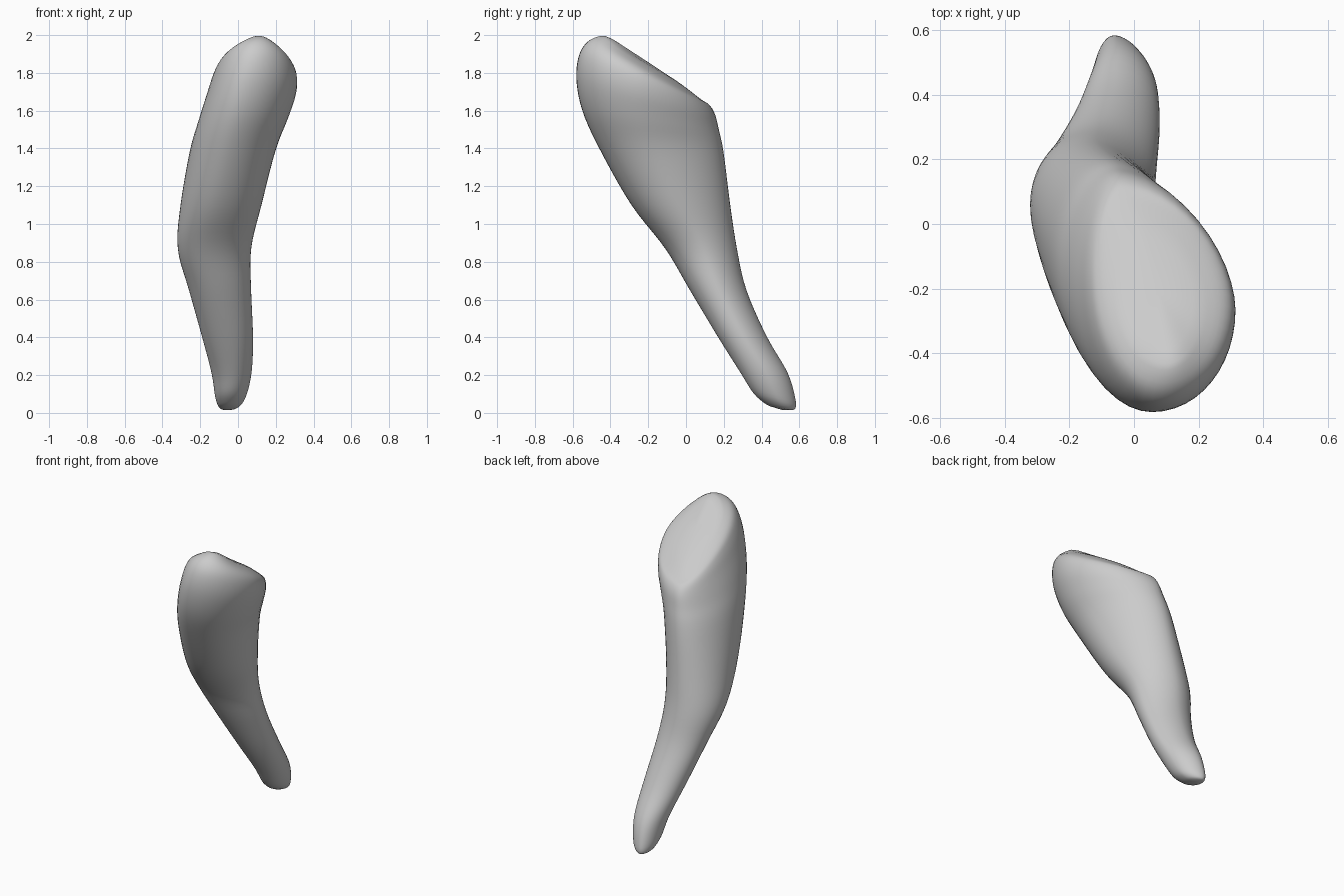
import bpy, bmesh, math
from mathutils import Vector

if "Cube" in bpy.data.objects:
    bpy.data.objects.remove(bpy.data.objects["Cube"])

# Cross-sections from root tip to biting edge:
# front y,z | back y,z | left x, depth fraction | right x, depth fraction | front x, back x
SECTIONS = [
    (.43, .04, .575, .015, -.10, .5, .00, .5, -.05, -.06),
    (.36, .10, .582, .06, -.12, .5, .04, .5, -.04, -.06),
    (.29, .21, .54, .21, -.14, .5, .072, .5, -.03, -.05),
    (.17, .40, .43, .40, -.19, .5, .08, .5, -.05, -.06),
    (.02, .65, .32, .65, -.26, .55, .07, .5, -.10, -.10),
    (-.11, .87, .27, .87, -.32, .5, .07, .5, -.13, -.13),
    (-.29, 1.1, .235, 1.1, -.305, .55, .125, .45, -.10, -.11),
    (-.46, 1.4, .20, 1.38, -.255, .55, .20, .42, -.04, -.07),
    (-.55, 1.6, .175, 1.5, -.21, .55, .265, .42, .01, -.05),
    (-.582, 1.77, .155, 1.58, -.17, .55, .308, .43, .05, -.04),
    (-.565, 1.90, .125, 1.63, -.14, .55, .312, .44, .08, -.03),
    (-.51, 1.965, .08, 1.66, -.11, .55, .28, .44, .09, -.01),
    (-.42, 1.97, -.01, 1.73, -.04, .5, .20, .44, .10, .03),
]
SEGS, STEPS = 48, 5


def spline(p, q, r, s, t):
    return [.5 * (2*b + (c - a)*t + (2*a - 5*b + 4*c - d)*t*t + (3*b - a - 3*c + d)*t**3)
            for a, b, c, d in zip(p, q, r, s)]


def ring(sec):
    yf, zf, yb, zb, xl, tl, xr, tr, xf, xb = sec
    pts = []
    for i in range(SEGS):
        a = 2 * math.pi * i / SEGS
        s, c = math.sin(a), math.cos(a)      # c = 1 front, s = 1 right
        xm, tm = (xr, tr) if s >= 0 else (xl, tl)
        xe, te = (xf, 0) if c >= 0 else (xb, 1)
        n = 1.75 if s > 0 and c < 0 else 2.0  # flatter rear right side
        u, v = abs(s)**(2 / n), abs(c)**(2 / n)
        x = xe + (xm - xe) * u
        t = tm + (te - tm) * v
        y, z = yf + (yb - yf) * t, zf + (zb - zf) * t
        # central cusp on the biting edge
        if z > 1.75:
            z += .03 * math.exp(-((x - .12)**2 + (y + .42)**2) / .008) * min(1, (z - 1.75) / .15)
        pts.append(Vector((x, y, z)))
    return pts


bm = bmesh.new()
rings = []
last = len(SECTIONS) - 1
for i in range(last):
    for k in range(STEPS):
        rings.append(ring(spline(SECTIONS[max(i-1, 0)], SECTIONS[i], SECTIONS[i+1],
                                 SECTIONS[min(i+2, last)], k / STEPS)))
rings.append(ring(SECTIONS[last]))
rows = [[bm.verts.new(p) for p in r] for r in rings]
for lo, hi in zip(rows, rows[1:]):
    for j in range(SEGS):
        k = (j + 1) % SEGS
        bm.faces.new((lo[j], lo[k], hi[k], hi[j]))

# root tip and biting facet caps
for row, pole in ((rows[0], (-.06, .52, 0)), (rows[-1], (.08, -.2, 1.87))):
    p = bm.verts.new(pole)
    for j in range(SEGS):
        bm.faces.new((row[j], row[(j + 1) % SEGS], p))
bmesh.ops.recalc_face_normals(bm, faces=bm.faces)
mesh = bpy.data.meshes.new("tooth")
bm.to_mesh(mesh)
bm.free()
tooth = bpy.data.objects.new("tooth", mesh)
bpy.context.collection.objects.link(tooth)

# soften the lofted surface
sm = tooth.modifiers.new("soften", 'SMOOTH')
sm.factor, sm.iterations = .5, 3
for f in mesh.polygons:
    f.use_smooth = True
